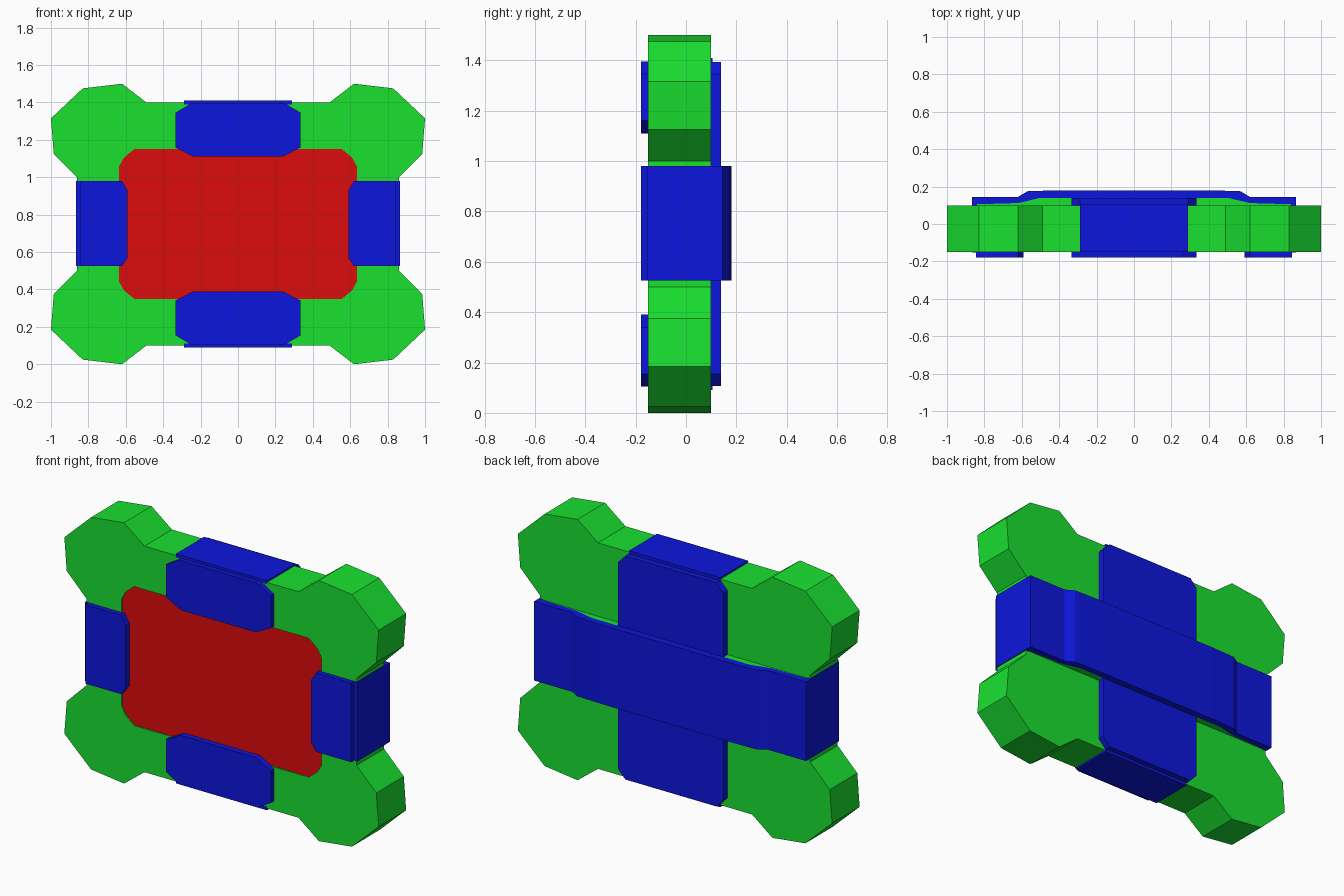
import bpy, bmesh

if "Cube" in bpy.data.objects:
    bpy.data.objects.remove(bpy.data.objects["Cube"])


def material(name, rgb):
    m = bpy.data.materials.new(name)
    m.diffuse_color = (*rgb, 1)
    m.use_nodes = True
    m.node_tree.nodes["Principled BSDF"].inputs["Base Color"].default_value = m.diffuse_color
    return m


GREEN = material("green", (0.01, 0.75, 0.03))
BLUE = material("blue", (0.004, 0.008, 0.72))
RED = material("red", (0.72, 0.004, 0.004))
MID = 0.75  # height of the horizontal mirror line


def prism(name, pts, lo, hi, mat, plane="xz"):
    """Extrude a flat outline between lo and hi along the remaining axis."""
    place = {"xz": lambda p, t: (p[0], t, p[1]),
             "xy": lambda p, t: (p[0], p[1], t)}[plane]
    bm = bmesh.new()
    a = [bm.verts.new(place(p, lo)) for p in pts]
    b = [bm.verts.new(place(p, hi)) for p in pts]
    n = len(pts)
    bm.faces.new(a)
    bm.faces.new(b[::-1])
    for i in range(n):
        j = (i + 1) % n
        bm.faces.new((a[j], a[i], b[i], b[j]))
    bmesh.ops.recalc_face_normals(bm, faces=bm.faces)
    me = bpy.data.meshes.new(name)
    bm.to_mesh(me)
    bm.free()
    ob = bpy.data.objects.new(name, me)
    bpy.context.collection.objects.link(ob)
    if mat:
        me.materials.append(mat)
    return ob


def four_way(quarter):
    """Mirror an upper right quarter outline (x, height above MID) into a full loop."""
    right = quarter + [(x, -z) for x, z in reversed(quarter)]
    full = right + [(-x, z) for x, z in reversed(right)]
    return [(x, MID + z) for x, z in full]


def two_way(right):
    return right + [(-x, y) for x, y in reversed(right)]


# Frame with four lobed corners
body = prism("frame", four_way([(0.49, 0.65), (0.62, 0.75), (0.83, 0.725), (1.0, 0.565),
                                (0.985, 0.375), (0.86, 0.25)]), -0.15, 0.10, GREEN)

# Shallow recess for the front panel
panel = four_way([(0.555, 0.40), (0.61, 0.355), (0.635, 0.31)])
cutter = prism("recess_cutter", panel, -0.3, -0.142, None)
cutter.hide_render = True
mod = body.modifiers.new("recess", "BOOLEAN")
mod.operation = "DIFFERENCE"
mod.solver = "EXACT"
mod.object = cutter
bpy.context.view_layer.objects.active = body
bpy.ops.object.modifier_apply(modifier=mod.name)
bpy.data.objects.remove(cutter)

# Front panel
prism("front_panel", panel, -0.144, -0.141, RED)

# Top and bottom clasps: front plate plus a thin cap over the edge
for s, side in ((1, "top"), (-1, "bottom")):
    plate = two_way([(0.25, 0.645), (0.335, 0.595), (0.335, 0.41), (0.24, 0.36)])
    prism(side + "_front_plate", [(x, MID + s * z) for x, z in plate], -0.178, -0.145, BLUE)
    cap = two_way([(0.29, 0.66), (0.29, 0.64)])
    prism(side + "_cap", [(x, MID + s * z) for x, z in cap], -0.151, 0.105, BLUE)

# Side clasps: front plate plus end block
for s, side in ((1, "right"), (-1, "left")):
    plate = [(0.845, 0.98), (0.62, 0.98), (0.59, 0.93),
             (0.59, 0.57), (0.62, 0.525), (0.845, 0.525)]
    prism(side + "_front_plate", [(s * x, z) for x, z in plate], -0.178, -0.145, BLUE)
    end = [(0.84, -0.152), (0.866, -0.152), (0.866, 0.143), (0.84, 0.143)]
    prism(side + "_end_block", [(s * x, y) for x, y in end], 0.525, 0.98, BLUE, "xy")

# Upright back plate, passing under the strap
prism("back_plate", four_way([(0.29, 0.643), (0.335, 0.595)]), 0.095, 0.138, BLUE)

# Horizontal back strap, raised in the middle, over a green spacer
inner = [(0.50, 0.14), (0.62, 0.112), (0.866, 0.105)]
strap = inner + [(0.866, 0.145), (0.62, 0.145), (0.57, 0.175), (0.42, 0.18)]
prism("back_strap", two_way(strap), 0.525, 0.98, BLUE, "xy")
prism("strap_spacer", two_way(inner[:2] + [(0.84, 0.106), (0.84, 0.09)]),
      0.527, 0.978, GREEN, "xy")
